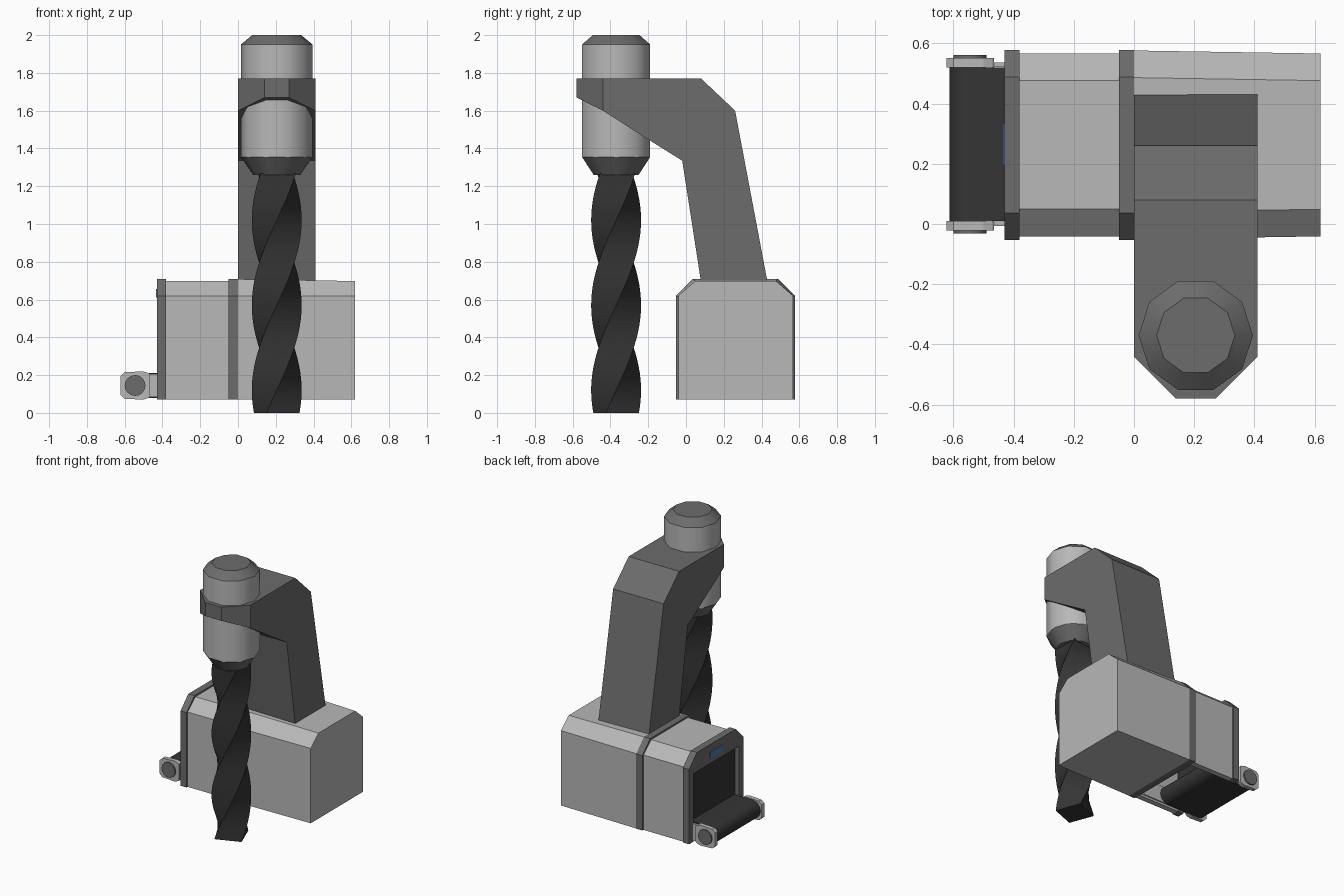
import bpy, bmesh, math
from mathutils import Vector

if "Cube" in bpy.data.objects:
    bpy.data.objects.remove(bpy.data.objects["Cube"])


def material(name, c):
    m = bpy.data.materials.new(name)
    m.diffuse_color = (*c, 1)
    m.use_nodes = True
    m.node_tree.nodes["Principled BSDF"].inputs["Base Color"].default_value = m.diffuse_color
    return m


LIGHT = material("light_grey", (0.48, 0.48, 0.48))
MID = material("mid_grey", (0.15, 0.15, 0.15))
DARK = material("dark_grey", (0.035, 0.035, 0.035))
BLUE = material("blue", (0.08, 0.2, 0.45))


def loft(name, rings, mat, smooth=None, cut=None):
    """Skin a stack of equal-length rings and cap both ends."""
    bm = bmesh.new()
    vs = [[bm.verts.new(p) for p in r] for r in rings]
    n = len(vs[0])
    for a, b in zip(vs, vs[1:]):
        for i in range(n):
            j = (i + 1) % n
            bm.faces.new((a[i], a[j], b[j], b[i]))
    bm.faces.new(vs[0][::-1])
    bm.faces.new(vs[-1])
    for co, no in cut or []:
        geom = bm.verts[:] + bm.edges[:] + bm.faces[:]
        res = bmesh.ops.bisect_plane(bm, geom=geom, plane_co=co, plane_no=no, clear_outer=True)
        edges = [e for e in res["geom_cut"] if isinstance(e, bmesh.types.BMEdge)]
        bmesh.ops.edgeloop_fill(bm, edges=edges)
    bmesh.ops.recalc_face_normals(bm, faces=bm.faces[:])
    me = bpy.data.meshes.new(name)
    bm.to_mesh(me)
    bm.free()
    me.materials.append(mat)
    ob = bpy.data.objects.new(name, me)
    bpy.context.collection.objects.link(ob)
    if smooth:
        bpy.ops.object.select_all(action='DESELECT')
        ob.select_set(True)
        bpy.context.view_layer.objects.active = ob
        bpy.ops.object.shade_smooth_by_angle(angle=math.radians(smooth))
    return ob


def along_x(pts, x):
    return [(x, y, z) for y, z in pts]


def along_y(pts, y):
    return [(x, y, z) for x, z in pts]


def box(name, lo, hi, mat):
    pts = [(lo[1], lo[2]), (hi[1], lo[2]), (hi[1], hi[2]), (lo[1], hi[2])]
    return loft(name, [along_x(pts, lo[0]), along_x(pts, hi[0])], mat)


def circle(cx, cz, r, n, start=0.0, sweep=360.0):
    steps = n if sweep == 360 else n - 1
    return [(cx + r * math.cos(math.radians(start + sweep * i / steps)),
             cz + r * math.sin(math.radians(start + sweep * i / steps))) for i in range(n)]


# Housing cross-section with chamfered shoulders
def shell(inset, hollow=False):
    a, b, t, s = -0.053 + inset, 0.578 - inset, 0.71 - inset, 0.62
    pts = [(a, 0.07), (a, s), (a + 0.09, t), (b - 0.09, t), (b, s), (b, 0.07)]
    if hollow:
        pts += [(0.525, 0.07), (0.525, 0.57), (0.0, 0.57), (0.0, 0.07)]
    return pts


loft("main_housing", [along_x(shell(0.002), 0), along_x(shell(0.012), 0.62)], LIGHT)
loft("middle_band", [along_x(shell(0), -0.05), along_x(shell(0), 0)], MID)
loft("tunnel_housing", [along_x(shell(0.012, True), -0.38), along_x(shell(0.012, True), -0.05)], LIGHT)
loft("tunnel_frame", [along_x(shell(0, True), -0.43), along_x(shell(0, True), -0.38)], MID)
box("tunnel_curtain", (-0.40, 0.0, 0.2), (-0.385, 0.525, 0.57), DARK)
box("indicator_light", (-0.435, 0.195, 0.61), (-0.425, 0.335, 0.655), BLUE)

# Conveyor belt looped round two rollers
belt = circle(-0.545, 0.145, 0.067, 13, 90, 180) + circle(-0.29, 0.145, 0.067, 13, -90, 180)
loft("conveyor_belt", [along_y(belt, 0.01), along_y(belt, 0.52)], DARK, 35)

# Roller brackets, rails and axle caps on each side
bracket = [(-0.60, 0.075), (-0.50, 0.07), (-0.472, 0.08), (-0.435, 0.085), (-0.435, 0.205),
           (-0.472, 0.21), (-0.50, 0.22), (-0.60, 0.215), (-0.622, 0.195), (-0.622, 0.095)]
head = [p if p[0] < -0.45 else (-0.465, p[1]) for p in bracket]
for side, s in (("front", -1), ("back", 1)):
    def yy(d):
        return 0.265 + s * d
    cap = circle(-0.545, 0.145, 0.055, 16)
    loft(side + "_roller_bracket", [along_y(head, yy(0.255)), along_y(head, yy(0.286))], LIGHT)
    ys = sorted((yy(0.256), yy(0.272)))
    box(side + "_conveyor_rail", (-0.47, ys[0], 0.085), (-0.08, ys[1], 0.205), LIGHT)
    loft(side + "_axle_cap", [along_y(cap, yy(0.28)), along_y(cap, yy(0.296))], MID, 35)

# Overhanging arm, with the nose corners cut off
arm = [(0.08, 0.69), (0.432, 0.69), (0.26, 1.60), (0.08, 1.77), (-0.58, 1.77),
       (-0.58, 1.67), (-0.44, 1.60), (-0.22, 1.46), (-0.02, 1.335)]
loft("arm", [along_x(arm, 0), along_x(arm, 0.41)], MID,
     cut=[(Vector((0, -0.44, 0)), Vector((-1, -1, 0))),
          (Vector((0.41, -0.44, 0)), Vector((1, -1, 0)))])

# Drill motor: ten-sided body, top cap and chuck
AX, AY = 0.205, -0.37


def disc(r, z, n=10, rot=0.0):
    return [(x, y, z) for x, y in circle(AX, AY, r, n, rot)]


loft("motor_body", [disc(0.19, 1.355), disc(0.19, 1.95)], LIGHT, 40)
loft("motor_cap", [disc(0.19, 1.95), disc(0.13, 2.0)], MID, 40)
loft("chuck", [disc(0.125, 1.26), disc(0.19, 1.355)], MID, 40)

# Drill bit: square section twisted a quarter turn every 0.45
N = 36
loft("drill_bit", [disc(0.132, z, 4, 90 * (z - 0.12) / 0.45)
                   for z in (1.27 * i / N for i in range(N + 1))], DARK, 40)
